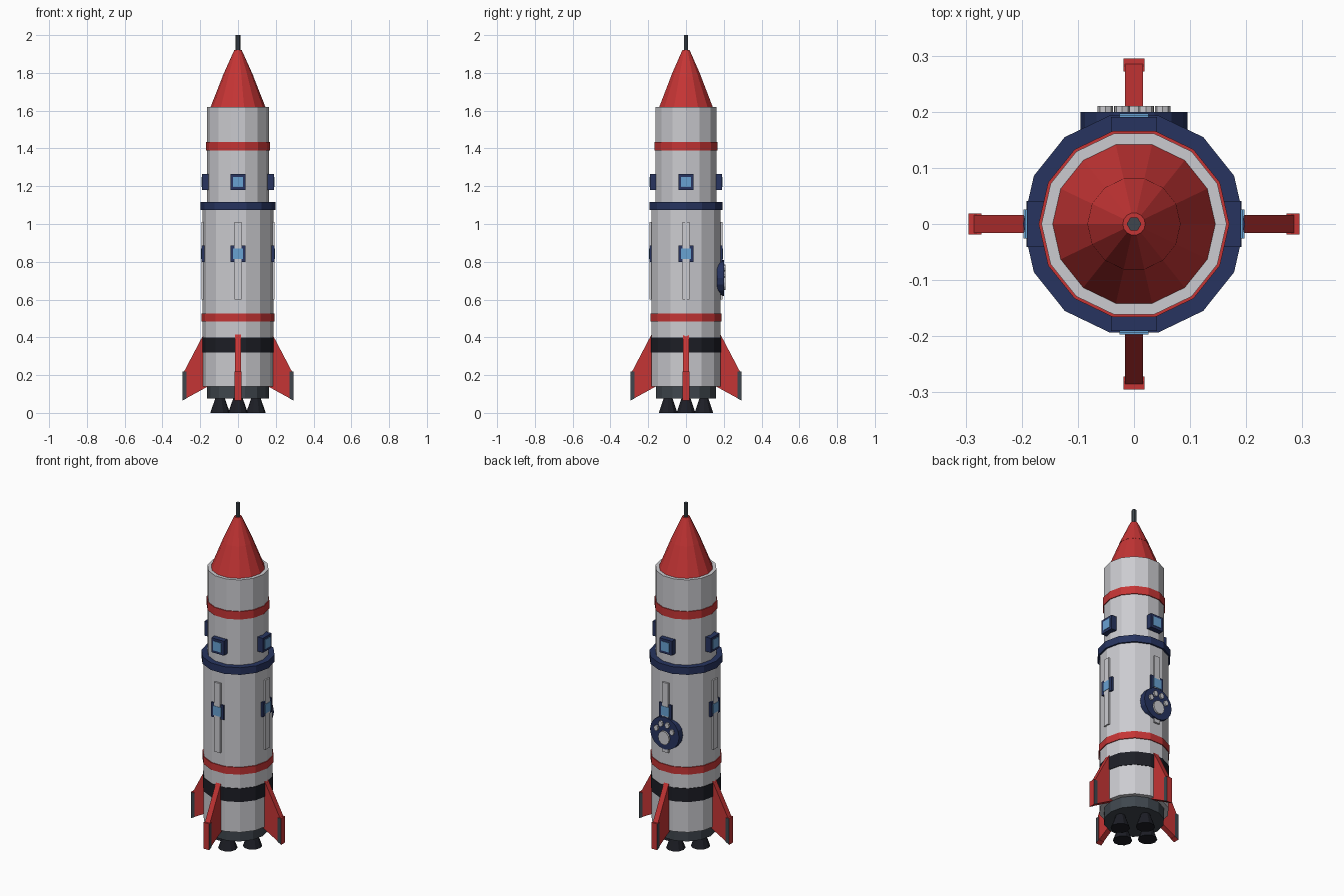
import bpy, bmesh, math
from mathutils import Matrix, Vector

if "Cube" in bpy.data.objects:
    bpy.data.objects.remove(bpy.data.objects["Cube"])


def make_material(name, r, g, b):
    m = bpy.data.materials.new(name)
    m.use_nodes = True
    m.diffuse_color = (r, g, b, 1)
    m.node_tree.nodes["Principled BSDF"].inputs["Base Color"].default_value = (r, g, b, 1)
    return m


WHITE = make_material("hull_white", 0.60, 0.60, 0.63)
RED = make_material("red", 0.56, 0.035, 0.035)
NAVY = make_material("navy", 0.020, 0.034, 0.115)
GREY = make_material("dark_grey", 0.05, 0.062, 0.075)
BLACK = make_material("near_black", 0.012, 0.013, 0.019)
GLASS = make_material("window_blue", 0.14, 0.36, 0.65)


def finish(bm, name, *mats):
    bmesh.ops.recalc_face_normals(bm, faces=bm.faces)
    mesh = bpy.data.meshes.new(name)
    bm.to_mesh(mesh)
    bm.free()
    for m in mats:
        mesh.materials.append(m)
    ob = bpy.data.objects.new(name, mesh)
    bpy.context.collection.objects.link(ob)
    return ob


def tube(name, mat, r1, r2, z1, z2, sides=14, at=(0, 0)):
    """Upright faceted cylinder or cone with a corner facing the back."""
    bm = bmesh.new()
    turn = Matrix.Rotation(math.pi / 2, 4, "Z")
    move = Matrix.Translation((at[0], at[1], (z1 + z2) / 2))
    bmesh.ops.create_cone(bm, cap_ends=True, segments=sides, radius1=r1,
                          radius2=r2, depth=z2 - z1, matrix=move @ turn)
    return finish(bm, name, mat)


def radial_box(name, mat, angle, r1, r2, half, z1, z2):
    """Box reaching outward from r1 to r2 in the given direction."""
    bm = bmesh.new()
    m = (Matrix.Rotation(angle, 4, "Z")
         @ Matrix.Translation(((r1 + r2) / 2, 0, (z1 + z2) / 2))
         @ Matrix.Diagonal((r2 - r1, 2 * half, z2 - z1, 1)))
    bmesh.ops.create_cube(bm, size=1, matrix=m)
    return finish(bm, name, mat)


def radial_plate(name, mats, angle, outline, half):
    """Extruded (radius, z) outline; the second material goes on the sides."""
    bm = bmesh.new()
    turn = Matrix.Rotation(angle, 4, "Z")
    face = bm.faces.new([bm.verts.new(turn @ Vector((r, -half, z))) for r, z in outline])
    across = turn @ Vector((0, 1, 0))
    ext = bmesh.ops.extrude_face_region(bm, geom=[face])
    moved = [v for v in ext["geom"] if isinstance(v, bmesh.types.BMVert)]
    bmesh.ops.translate(bm, verts=moved, vec=across * 2 * half)
    bm.normal_update()
    if len(mats) > 1:
        for f in bm.faces:
            f.material_index = int(abs(f.normal.dot(across)) > 0.9)
    return finish(bm, name, *mats)


def back_disc(name, mat, x, z, rx, rz, y1, y2, sides):
    """Round plate lying against the back of the hull."""
    bm = bmesh.new()
    m = (Matrix.Translation((x, (y1 + y2) / 2, z))
         @ Matrix.Diagonal((rx, 1, rz, 1)) @ Matrix.Rotation(math.pi / 2, 4, "X"))
    bmesh.ops.create_cone(bm, cap_ends=True, segments=sides, radius1=1,
                          radius2=1, depth=y2 - y1, matrix=m)
    return finish(bm, name, mat)


# Hull and its bands
tube("engine_base", GREY, 0.163, 0.163, 0.075, 0.145)
tube("lower_hull", WHITE, 0.188, 0.188, 0.14, 1.09)
tube("upper_hull", WHITE, 0.165, 0.165, 1.08, 1.62)
tube("black_band", BLACK, 0.191, 0.191, 0.32, 0.40)
tube("lower_red_band", RED, 0.193, 0.193, 0.483, 0.525)
tube("navy_collar", NAVY, 0.198, 0.198, 1.075, 1.117)
tube("upper_red_band", RED, 0.170, 0.170, 1.388, 1.435)

# Nose
tube("nose_lower", RED, 0.145, 0.080, 1.62, 1.785)
tube("nose_upper", RED, 0.083, 0.020, 1.78, 1.92)
tube("nose_antenna", GREY, 0.013, 0.013, 1.91, 2.0, 6)

# Parts repeated on the four sides
fin_outline = [(0.15, 0.42), (0.18, 0.42), (0.285, 0.22), (0.285, 0.071), (0.15, 0.145)]
tip_outline = [(0.272, 0.22), (0.295, 0.22), (0.295, 0.065), (0.272, 0.077)]
for i, side in enumerate(("left", "back", "right", "front")):
    a = i * math.pi / 2
    radial_plate(side + "_fin", [RED], a, fin_outline, 0.016)
    radial_plate(side + "_fin_tip", [RED, GREY], a, tip_outline, 0.0185)

    radial_box(side + "_upper_window_frame", NAVY, a, 0.145, 0.191, 0.041, 1.18, 1.265)
    radial_box(side + "_upper_window_glass", GLASS, a, 0.185, 0.194, 0.026, 1.195, 1.25)

    radial_box(side + "_hull_strip", WHITE, a, 0.16, 0.1945, 0.019, 0.60, 1.01)
    radial_box(side + "_lower_window_frame", NAVY, a, 0.16, 0.192, 0.041, 0.80, 0.885)
    radial_box(side + "_lower_window_glass", GLASS, a, 0.185, 0.1965, 0.026, 0.815, 0.87)

    spot = (0.095 * math.cos(a), 0.095 * math.sin(a))
    tube(side + "_nozzle", BLACK, 0.052, 0.024, 0, 0.08, 10, spot)

# Round badge with raised pads on the back
back_disc("badge_disc", NAVY, 0, 0.715, 0.095, 0.095, 0.165, 0.2, 16)
back_disc("badge_main_pad", WHITE, 0, 0.69, 0.036, 0.040, 0.19, 0.21, 12)
for s, side in ((1, "left"), (-1, "right")):
    back_disc(side + "_outer_pad", WHITE, s * 0.051, 0.735, 0.014, 0.017, 0.19, 0.21, 8)
    back_disc(side + "_inner_pad", WHITE, s * 0.021, 0.768, 0.014, 0.017, 0.19, 0.21, 8)
